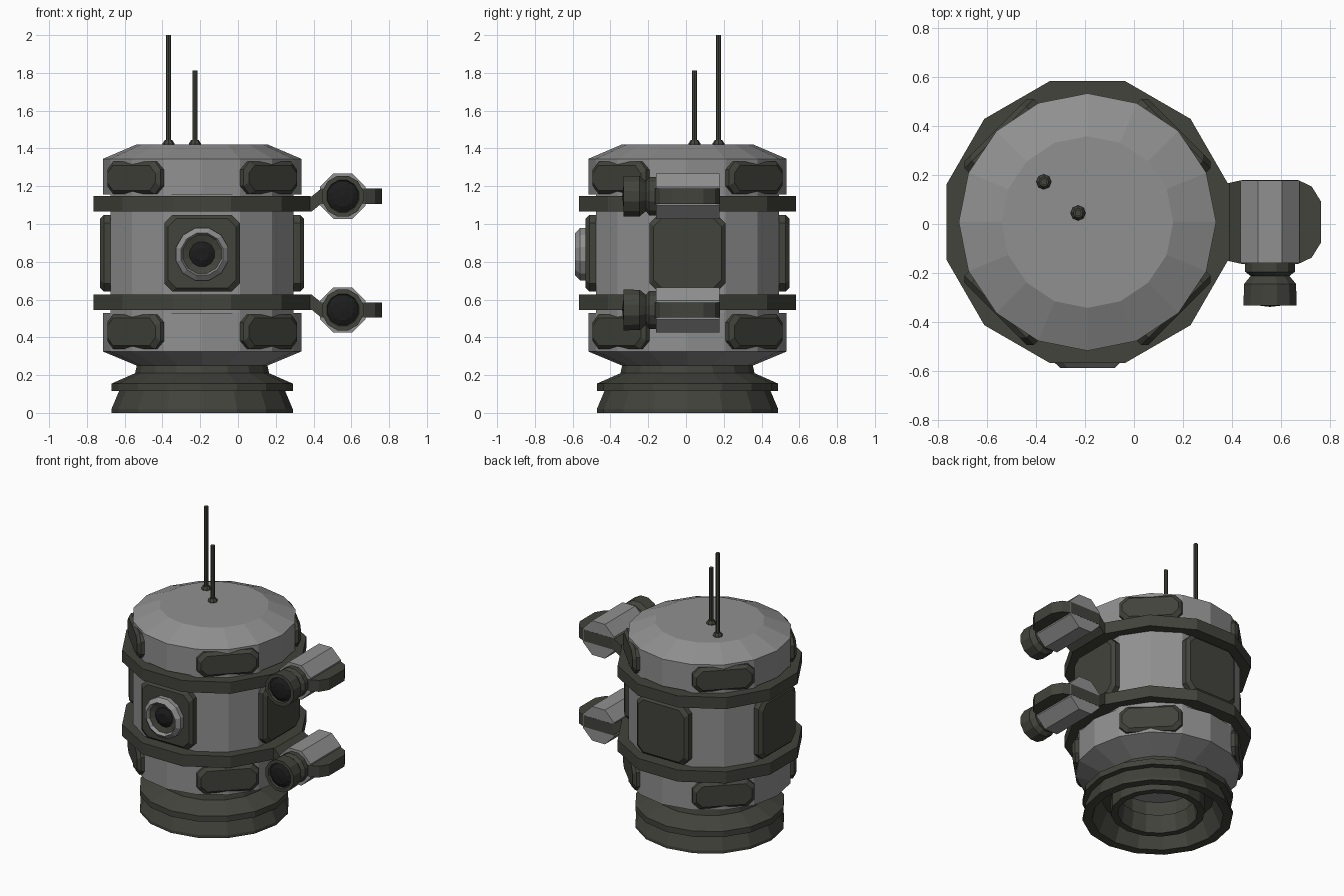
import bpy, bmesh
from math import sin, cos, pi, radians
from mathutils import Matrix

if "Cube" in bpy.data.objects:
    bpy.data.objects.remove(bpy.data.objects["Cube"])

CX, CY, MID = -0.19, 0.008, 0.846      # body axis and mirror height


def mat(name, c):
    m = bpy.data.materials.new(name)
    m.diffuse_color = (*c, 1)
    m.use_nodes = True
    m.node_tree.nodes["Principled BSDF"].inputs["Base Color"].default_value = m.diffuse_color
    return m


DARK = mat("dark_metal", (0.055, 0.056, 0.045))
LENS = mat("lens_black", (0.012, 0.012, 0.012))
BODY = mat("body_grey", (0.28, 0.28, 0.28))


def loft(name, loops, material, mtx=Matrix(), cap=True, ring=False):
    """Skin a list of equally long point loops."""
    bm = bmesh.new()
    rows = [[bm.verts.new(p) for p in lp] for lp in loops]
    n = len(rows[0])
    pairs = list(zip(rows, rows[1:])) + ([(rows[-1], rows[0])] if ring else [])
    for a, b in pairs:
        for i in range(n):
            j = (i + 1) % n
            bm.faces.new((a[i], a[j], b[j], b[i]))
    if cap and not ring:
        bm.faces.new(rows[0])
        bm.faces.new(rows[-1])
    bmesh.ops.remove_doubles(bm, verts=bm.verts, dist=1e-5)
    bmesh.ops.recalc_face_normals(bm, faces=bm.faces)
    bm.transform(mtx)
    if mtx.determinant() < 0:
        bmesh.ops.reverse_faces(bm, faces=bm.faces)
    me = bpy.data.meshes.new(name)
    bm.to_mesh(me)
    bm.free()
    me.materials.append(material)
    ob = bpy.data.objects.new(name, me)
    bpy.context.collection.objects.link(ob)
    return ob


def lathe(name, profile, angles, material, mtx=Matrix(), ring=False):
    """Revolve (radius, height) points through the given angles (degrees)."""
    loops = [[(r * cos(radians(a)), r * sin(radians(a)), h) for a in angles]
             for r, h in profile]
    return loft(name, loops, material, mtx, ring=ring)


def sides(n, phase=0.0):
    return [phase + 360 * i / n for i in range(n)]


AXIS = Matrix.Translation((CX, CY, 0))
FLIP = Matrix.Translation((0, 0, 2 * MID)) @ Matrix.Diagonal((1, 1, -1, 1))
FACE_FRONT = Matrix.Rotation(pi / 2, 4, 'X')   # local z -> -y

# Body drums; the middle one has flats behind its four panels
lathe("lower_drum", [(0.345, 0.25), (0.525, 0.325), (0.525, 0.53)], sides(16), BODY, AXIS)
lathe("upper_drum", [(0.525, 1.155), (0.525, 1.345), (0.35, 1.42)], sides(16), BODY, AXIS)
lathe("middle_drum", [(0.525, 0.52), (0.525, 1.16)],
      [a for a in sides(16) if a % 90], BODY, AXIS)

# Hollow foot with an inner nozzle ring
lathe("foot", [(0.48, 0), (0.48, 0.02), (0.44, 0.115), (0.48, 0.115), (0.48, 0.155),
               (0.355, 0.21), (0.345, 0.255), (0.25, 0.255), (0.25, 0.14), (0.36, 0.14),
               (0.42, 0)], sides(16), DARK, AXIS, ring=True)
lathe("foot_nozzle", [(0.30, 0.15), (0.30, 0.03), (0.255, 0.03), (0.235, 0.15)],
      sides(16), DARK, AXIS, ring=True)


# Chamfered panels
def panel(name, ang, z, hw, hh, d0, d1, c=0.05, inset=0.02):
    def outline(w, h, d):
        k = c * 0.85
        return [(d, y, z + q) for y, q in
                ((w, h - k), (w - k, h), (k - w, h), (-w, h - k),
                 (-w, k - h), (k - w, -h), (w - k, -h), (w, k - h))]
    loft(name, [outline(hw, hh, d0), outline(hw, hh, d1 - inset),
                outline(hw - inset, hh - inset, d1)], DARK,
         AXIS @ Matrix.Rotation(radians(ang), 4, 'Z'))


for i in range(4):
    panel(f"middle_panel_{i}", 90 * i, 0.845, 0.2, 0.203, 0.47, 0.54)
    panel(f"upper_panel_{i}", 90 * i + 45, 1.244, 0.2, 0.086, 0.47, 0.53)
    panel(f"lower_panel_{i}", 90 * i + 45, 0.43, 0.2, 0.092, 0.47, 0.53)

# Front eye
EYE = Matrix.Translation((CX, CY, 0.84)) @ FACE_FRONT
lathe("eye_bezel", [(0.143, 0.53), (0.143, 0.57), (0.115, 0.595), (0.105, 0.575),
                    (0.105, 0.53)], sides(12, 15), BODY, EYE, ring=True)
lathe("eye_socket", [(0.108, 0.53), (0.108, 0.57), (0.065, 0.555), (0.065, 0.53)],
      sides(12, 15), DARK, EYE, ring=True)
lathe("eye_lens", [(0.068, 0.53), (0.068, 0.557), (0.035, 0.572)], sides(12, 15), LENS, EYE)

# Hoops, each with a side arm carrying a lamp; the lower set is mirrored
for tag, M in (("upper", Matrix()), ("lower", FLIP)):
    lathe(f"{tag}_hoop", [(0.595, 1.066), (0.595, 1.147)], sides(12, 15), DARK, M @ AXIS)
    arm = [(0.36, 0.154, 1.106), (0.39, 0.16, 1.106), (0.44, 0.171, 1.147),
           (0.67, 0.171, 1.147), (0.725, 0.145, 1.147), (0.762, 0.085, 1.147)]
    loft(f"{tag}_arm", [[(x, CY - w, z - 0.04), (x, CY + w, z - 0.04),
                         (x, CY + w, z + 0.04), (x, CY - w, z + 0.04)]
                        for x, w, z in arm], DARK, M)
    L = M @ Matrix.Translation((0.555, 0, 1.147)) @ FACE_FRONT
    lathe(f"{tag}_lamp_body", [(0.13, -0.178), (0.13, 0.16)], sides(8, 22.5), BODY, L)
    lathe(f"{tag}_lamp_nozzle", [(0.105, 0.15), (0.105, 0.195), (0.082, 0.212), (0.11, 0.245),
                                 (0.112, 0.332), (0.088, 0.332), (0.08, 0.31), (0, 0.31)],
          sides(12, 15), DARK, L)
    lathe(f"{tag}_lamp_lens", [(0.084, 0.30), (0.084, 0.318), (0.055, 0.332), (0.0, 0.338)],
          sides(12, 15), LENS, L)

# Antennas
for tag, x, y, top in (("tall", -0.368, 0.172, 2.0), ("short", -0.228, 0.045, 1.812)):
    lathe(f"{tag}_antenna", [(0.031, 1.41), (0.031, 1.428), (0.02, 1.444), (0.014, 1.444),
                             (0.014, top)], sides(8), DARK, Matrix.Translation((x, y, 0)))
